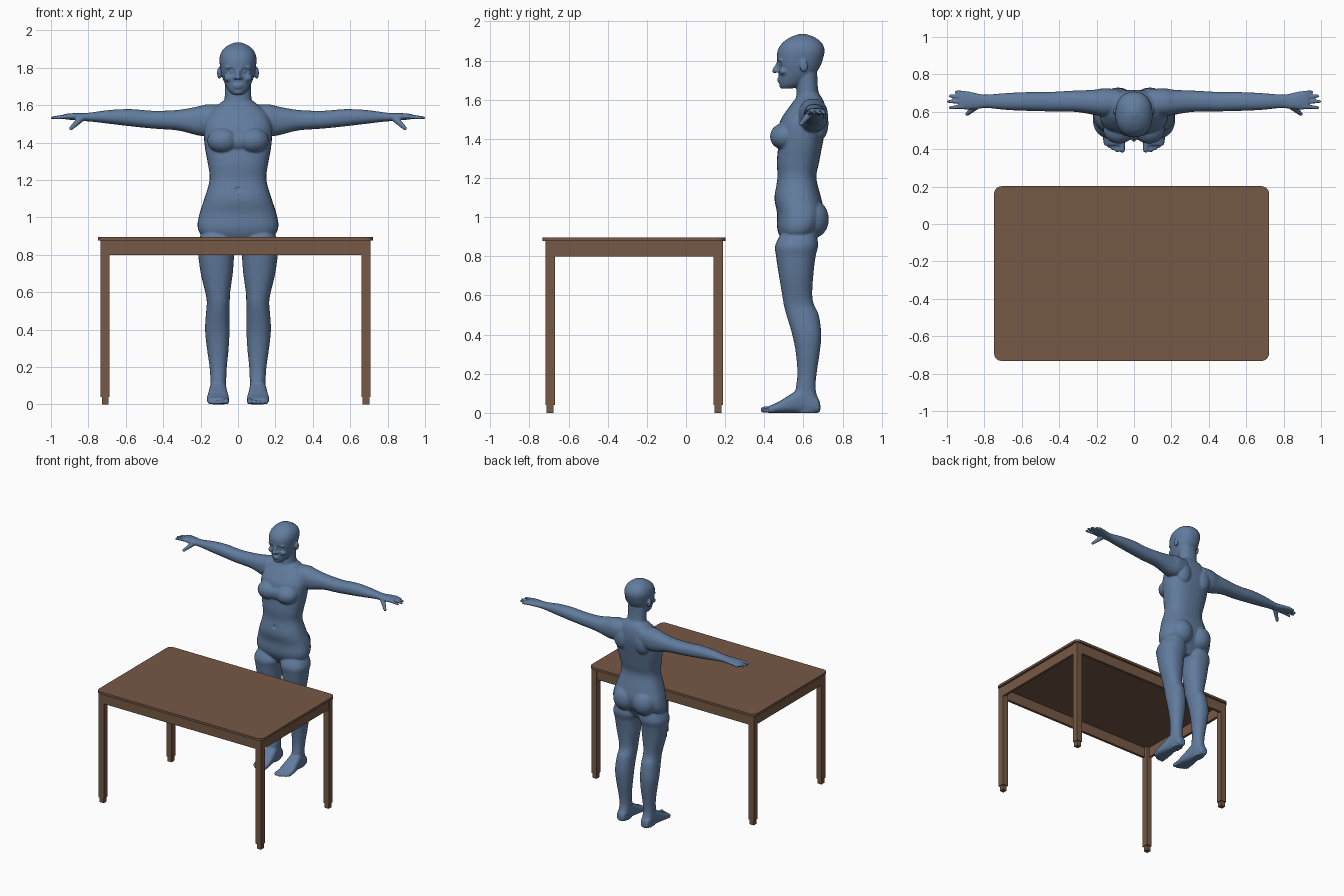
import bpy, bmesh
from math import sin, cos, pi, copysign
from mathutils import Matrix, Vector

old = bpy.data.objects.get("Cube")
if old:
    bpy.data.objects.remove(old, do_unlink=True)


def material(name, rgb):
    mat = bpy.data.materials.new(name)
    mat.use_nodes = True
    mat.diffuse_color = (*rgb, 1)
    node = next(n for n in mat.node_tree.nodes if n.type == 'BSDF_PRINCIPLED')
    node.inputs["Base Color"].default_value = (*rgb, 1)
    node.inputs["Roughness"].default_value = 0.6
    return mat


wood = material("brown wood", (0.18, 0.10, 0.06))
blue = material("slate blue", (0.12, 0.2, 0.34))


def add_object(name, bm, mat):
    bmesh.ops.recalc_face_normals(bm, faces=bm.faces)
    mesh = bpy.data.meshes.new(name)
    bm.to_mesh(mesh)
    bm.free()
    mesh.materials.append(mat)
    obj = bpy.data.objects.new(name, mesh)
    bpy.context.collection.objects.link(obj)
    return obj


def box(name, low, high, mat, corner=0):
    low, high = Vector(low), Vector(high)
    bm = bmesh.new()
    place = Matrix.Translation((low + high) / 2) @ Matrix.Diagonal((*(high - low), 1))
    bmesh.ops.create_cube(bm, size=1, matrix=place)
    if corner:
        upright = [e for e in bm.edges
                   if abs(e.verts[0].co.z - e.verts[1].co.z) > 0.001]
        bmesh.ops.bevel(bm, geom=upright, offset=corner, segments=6,
                        profile=0.5, affect='EDGES')
    return add_object(name, bm, mat)


# Table: rounded top, four legs with stepped feet, four aprons
left, right, front, back = -0.748, 0.722, -0.732, 0.202
top_z, under_z, apron_z = 0.896, 0.878, 0.798
inset, leg, step, board = 0.014, 0.048, 0.006, 0.02
box("table_top", (left, front, under_z), (right, back, top_z), wood, corner=0.04)
x_in = {"left": right - inset - leg, "right": left + inset}
y_in = {"front": front + inset, "back": back - inset - leg}
for sx, x in x_in.items():
    for sy, y in y_in.items():
        box(f"{sy}_{sx}_leg", (x, y, 0.04), (x + leg, y + leg, under_z), wood)
        box(f"{sy}_{sx}_leg_foot", (x + step, y + step, 0),
            (x + leg - step, y + leg - step, 0.04), wood)
for sy, y in y_in.items():
    y0 = y + 0.003 if sy == "front" else y + leg - board - 0.003
    box(f"{sy}_apron", (x_in["right"] + leg, y0, apron_z),
        (x_in["left"], y0 + board, under_z), wood)
for sx, x in x_in.items():
    x0 = x + 0.003 if sx == "right" else x + leg - board - 0.003
    box(f"{sx}_apron", (x0, y_in["front"] + leg, apron_z),
        (x0 + board, y_in["back"], under_z), wood)


# Helpers for the figure: smooth lofts, ellipsoids and tapered strings of balls
def spline(rows, steps=4):
    last = len(rows) - 1
    for i in range(last):
        a, b, c, d = (rows[min(max(j, 0), last)] for j in range(i - 1, i + 3))
        for k in range(steps):
            t = k / steps
            yield [0.5 * (2 * q + (r - p) * t + (2 * p - 5 * q + 4 * r - s) * t * t
                          + (3 * q - p - 3 * r + s) * t ** 3)
                   for p, q, r, s in zip(a, b, c, d)]
    yield rows[-1]


def loft(bm, axis, rows, side=1, power=0.9, count=32):
    """Rows hold a position on the axis, then low/high on the other two axes."""
    u, v = [i for i in range(3) if i != axis]
    rings = []
    for t, u0, u1, v0, v1 in spline(rows):
        ring = []
        for k in range(count):
            c, s = cos(2 * pi * k / count), sin(2 * pi * k / count)
            co = [t, t, t]
            co[u] = (u0 + u1) / 2 + (u1 - u0) / 2 * copysign(abs(c) ** power, c)
            co[v] = (v0 + v1) / 2 + (v1 - v0) / 2 * copysign(abs(s) ** power, s)
            co[0] *= side
            ring.append(bm.verts.new(co))
        rings.append(ring)
    for lower, upper in zip(rings, rings[1:]):
        for k in range(count):
            n = (k + 1) % count
            bm.faces.new((lower[k], lower[n], upper[n], upper[k]))
    bm.faces.new(rings[0])
    bm.faces.new(rings[-1])


def ball(bm, centre, radii, side=1):
    place = Matrix.Translation((centre[0] * side, centre[1], centre[2]))
    bmesh.ops.create_icosphere(bm, subdivisions=3, radius=1,
                               matrix=place @ Matrix.Diagonal((*radii, 1)))


def taper(bm, start, end, r0, r1, side=1, count=10):
    for k in range(count):
        t = k / (count - 1)
        r = r0 + (r1 - r0) * t
        ball(bm, Vector(start).lerp(Vector(end), t), (r, r, r), side)


def centred(rows):
    return [(z, -w, w, y0, y1) for z, w, y0, y1 in rows]


torso = centred([
    (0.84, 0.10, 0.52, 0.63), (0.9, 0.19, 0.48, 0.66), (0.95, 0.216, 0.465, 0.69),
    (1.02, 0.206, 0.465, 0.705), (1.1, 0.18, 0.452, 0.69), (1.2, 0.152, 0.467, 0.666),
    (1.28, 0.16, 0.464, 0.68), (1.36, 0.175, 0.47, 0.695), (1.44, 0.183, 0.47, 0.71),
    (1.5, 0.18, 0.485, 0.717), (1.56, 0.155, 0.525, 0.712), (1.6, 0.11, 0.555, 0.7),
    (1.63, 0.07, 0.575, 0.68)])
neck = centred([
    (1.54, 0.1, 0.55, 0.71), (1.6, 0.077, 0.56, 0.692), (1.65, 0.071, 0.565, 0.675),
    (1.74, 0.07, 0.56, 0.67)])
head = centred([
    (1.656, 0.028, 0.49, 0.54), (1.68, 0.052, 0.477, 0.6), (1.72, 0.073, 0.474, 0.65),
    (1.76, 0.087, 0.47, 0.68), (1.8, 0.095, 0.465, 0.697), (1.85, 0.099, 0.468, 0.708),
    (1.89, 0.086, 0.492, 0.694), (1.92, 0.053, 0.535, 0.655), (1.936, 0.015, 0.58, 0.61)])
arm = [
    (0.08, 0.58, 0.72, 1.45, 1.6), (0.16, 0.575, 0.725, 1.435, 1.605),
    (0.22, 0.585, 0.717, 1.44, 1.592), (0.32, 0.6, 0.713, 1.465, 1.575),
    (0.45, 0.602, 0.706, 1.475, 1.57), (0.57, 0.605, 0.705, 1.487, 1.579),
    (0.68, 0.61, 0.7, 1.5, 1.575), (0.78, 0.62, 0.692, 1.512, 1.562),
    (0.82, 0.618, 0.694, 1.515, 1.558), (0.87, 0.613, 0.706, 1.52, 1.558),
    (0.92, 0.614, 0.712, 1.524, 1.554), (0.935, 0.625, 0.7, 1.53, 1.55)]
thigh_to_heel = [
    (0.94, 0.04, 0.18, 0.5, 0.66), (0.86, 0.008, 0.219, 0.457, 0.675),
    (0.8, 0.02, 0.213, 0.46, 0.662), (0.7, 0.028, 0.199, 0.475, 0.65),
    (0.6, 0.042, 0.175, 0.492, 0.645), (0.55, 0.044, 0.167, 0.5, 0.655),
    (0.5, 0.045, 0.17, 0.513, 0.678), (0.4, 0.045, 0.176, 0.543, 0.691),
    (0.3, 0.05, 0.166, 0.562, 0.682), (0.2, 0.06, 0.152, 0.569, 0.667),
    (0.12, 0.063, 0.147, 0.56, 0.662), (0.05, 0.062, 0.148, 0.55, 0.68),
    (0, 0.07, 0.14, 0.56, 0.67)]
foot = [
    (0.42, 0.055, 0.16, 0, 0.034), (0.47, 0.048, 0.167, 0, 0.055),
    (0.53, 0.054, 0.16, 0, 0.092), (0.6, 0.063, 0.15, 0, 0.13),
    (0.67, 0.07, 0.142, 0, 0.08), (0.686, 0.085, 0.125, 0.01, 0.045)]
# Finger: knuckle y, then tip x and tip y
fingers = [(0.628, 0.982, 0.622), (0.653, 0.992, 0.655),
           (0.678, 0.982, 0.684), (0.7, 0.95, 0.705)]
# Toe: x, tip y, radius
toes = [(0.063, 0.397, 0.016), (0.09, 0.395, 0.012), (0.112, 0.404, 0.011),
        (0.133, 0.417, 0.011), (0.151, 0.434, 0.01)]

# Figure: overlapping volumes fused into one skin
bm = bmesh.new()
loft(bm, 2, torso, power=0.82)
loft(bm, 2, neck)
loft(bm, 2, head, power=0.88)
taper(bm, (0, 0.472, 1.79), (0, 0.453, 1.748), 0.008, 0.013)
ball(bm, (0, 0.476, 1.706), (0.027, 0.011, 0.007))
ball(bm, (0, 0.478, 1.694), (0.023, 0.011, 0.007))
ball(bm, (0, 0.492, 1.672), (0.025, 0.016, 0.016))
ball(bm, (0, 0.495, 1.41), (0.08, 0.045, 0.055))
for side in (1, -1):
    loft(bm, 0, arm, side)
    loft(bm, 2, thigh_to_heel, side)
    loft(bm, 1, foot, side, power=0.75)
    for y, tip_x, tip_y in fingers:
        taper(bm, (0.91, y, 1.54), (tip_x, tip_y, 1.533), 0.013, 0.009, side)
    taper(bm, (0.84, 0.632, 1.528), (0.892, 0.588, 1.477), 0.019, 0.011, side)
    for x, tip_y, r in toes:
        taper(bm, (x, 0.45, r + 0.004), (x, tip_y, r), r, r, side)
    ball(bm, (0.016, 0.464, 1.746), (0.009, 0.011, 0.008), side)       # nostril
    ball(bm, (0.038, 0.485, 1.802), (0.032, 0.014, 0.01), side)        # brow
    ball(bm, (0.048, 0.498, 1.745), (0.028, 0.022, 0.02), side)        # cheek
    ball(bm, (0.1, 0.602, 1.772), (0.012, 0.021, 0.032), side)         # ear
    ball(bm, (0.08, 0.505, 1.412), (0.085, 0.076, 0.07), side)         # bust
    ball(bm, (0.085, 0.645, 0.99), (0.092, 0.085, 0.1), side)          # buttock
    ball(bm, (0.09, 0.68, 1.48), (0.065, 0.048, 0.09), side)           # shoulder blade
figure = add_object("standing_figure", bm, blue)

remesh = figure.modifiers.new("fuse", 'REMESH')
remesh.mode = 'VOXEL'
remesh.voxel_size = 0.0052
smooth = figure.modifiers.new("relax", 'SMOOTH')
smooth.factor = 0.5
smooth.iterations = 4
graph = bpy.context.evaluated_depsgraph_get()
skin = bpy.data.meshes.new_from_object(figure.evaluated_get(graph))
figure.modifiers.clear()
figure.data = skin
skin.materials.clear()
skin.materials.append(blue)

# Eye sockets, eyeballs and navel pressed into the skin: centre, radius, depth
dents = [((0.038, 0.475, 1.78), 0.024, 0.011), ((0.038, 0.48, 1.778), 0.014, -0.007),
         ((0, 0.46, 1.15), 0.018, 0.008)]
for centre, radius, depth in dents:
    for v in skin.vertices:
        d = (Vector((abs(v.co.x), v.co.y, v.co.z)) - Vector(centre)).length / radius
        if d < 1:
            v.co.y += depth * (1 - d * d)
skin.shade_smooth()
